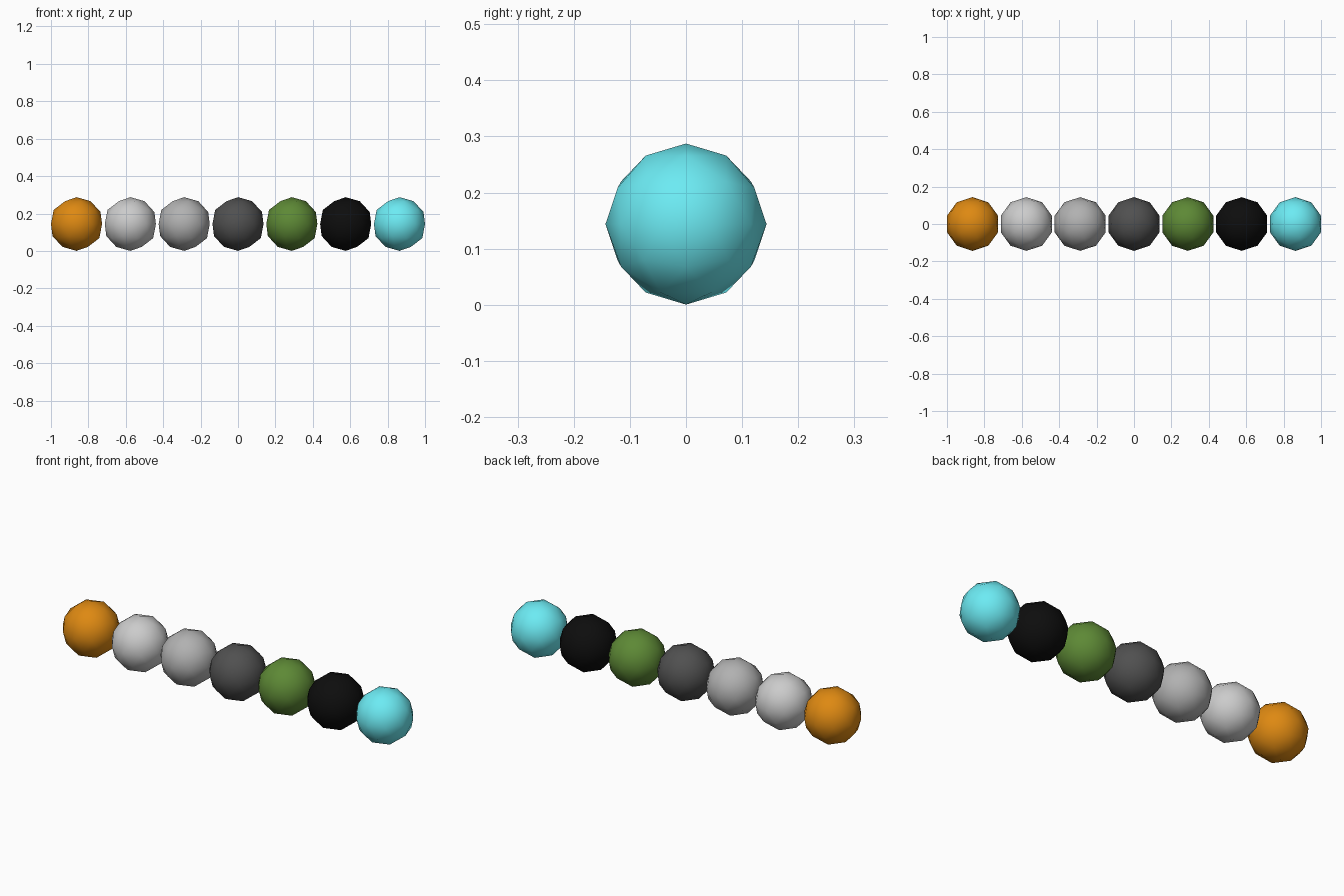
import bpy

if "Cube" in bpy.data.objects:
    bpy.data.objects.remove(bpy.data.objects["Cube"])

RADIUS = 0.1435
CENTRE_Z = 0.1439
SPACING = 0.2878

# Bead names and colours, from left to right
BEADS = [
    ("orange_bead", (0.73, 0.25, 0.006)),
    ("light_grey_bead", (0.56, 0.56, 0.56)),
    ("mid_grey_bead", (0.44, 0.44, 0.44)),
    ("dark_grey_bead", (0.08, 0.08, 0.08)),
    ("green_bead", (0.11, 0.25, 0.036)),
    ("black_bead", (0.004, 0.004, 0.004)),
    ("cyan_bead", (0.15, 0.83, 0.90)),
]


def add_bead(name, x, colour):
    bpy.ops.mesh.primitive_ico_sphere_add(
        subdivisions=2, radius=RADIUS, location=(x, 0, CENTRE_Z))
    bead = bpy.context.object
    bead.name = name
    bpy.ops.object.shade_smooth()
    mat = bpy.data.materials.new(name + "_colour")
    mat.diffuse_color = (*colour, 1)
    mat.use_nodes = True
    mat.node_tree.nodes["Principled BSDF"].inputs["Base Color"].default_value = mat.diffuse_color
    bead.data.materials.append(mat)


# Row of beads along x
for i, (name, colour) in enumerate(BEADS):
    add_bead(name, (i - 3) * SPACING, colour)
